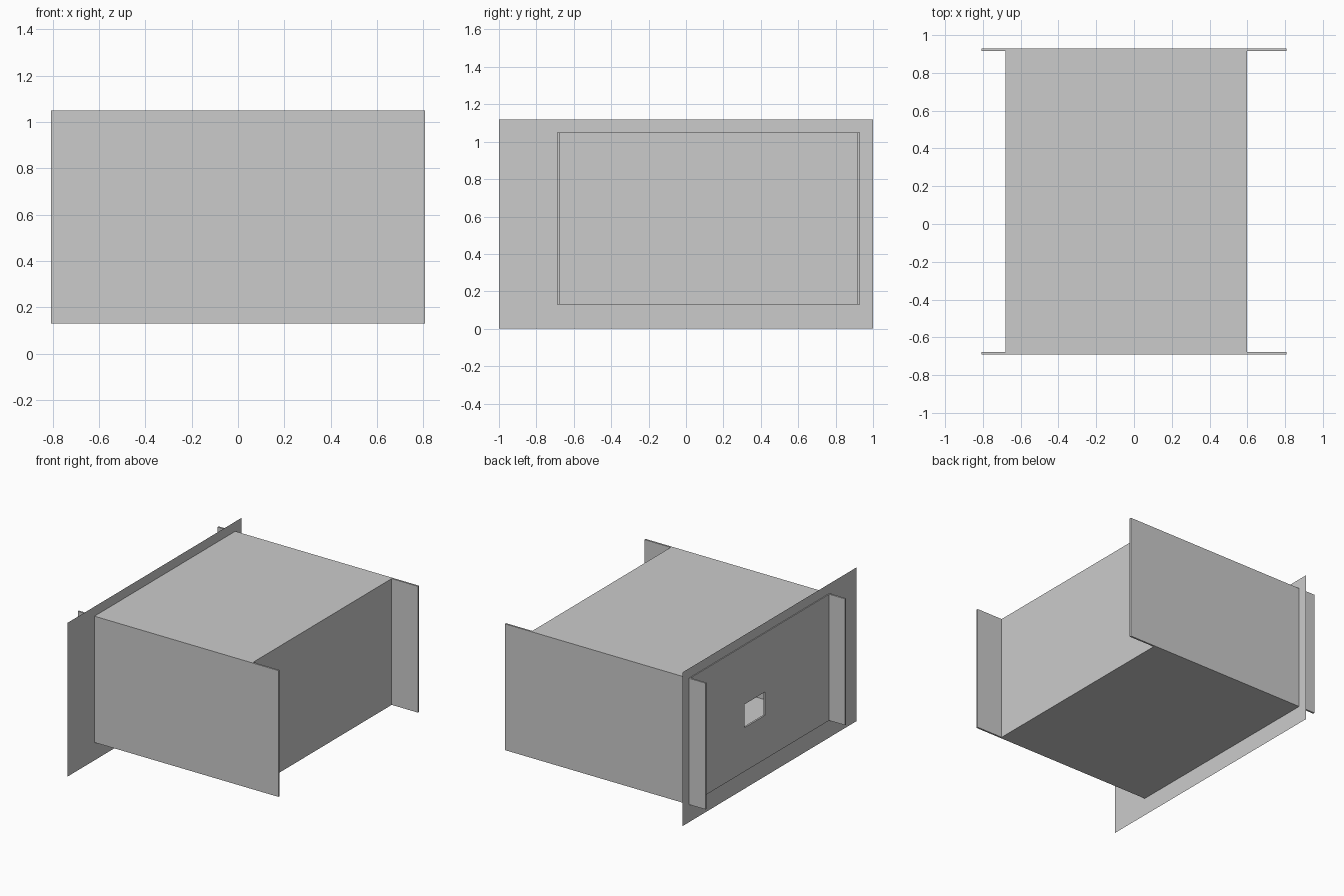
import bpy

if "Cube" in bpy.data.objects:
    bpy.data.objects.remove(bpy.data.objects["Cube"])

T = 0.013                    # board thickness
Y0, Y1 = -0.69, 0.93         # outer faces of the long sides
Z0, Z1 = 0.13, 1.05          # box bottom and top
X0, X1 = -0.68, 0.597        # box ends
HOLE = (0.06, 0.30, 0.45, 0.62)   # opening: y range, z range


def make(name, verts, faces):
    mesh = bpy.data.meshes.new(name)
    mesh.from_pydata(verts, [], faces)
    mesh.update()
    obj = bpy.data.objects.new(name, mesh)
    bpy.context.collection.objects.link(obj)
    return obj


def board(name, x, y, z):
    verts = [(a, b, c) for a in x for b in y for c in z]
    faces = [(0, 1, 3, 2), (4, 6, 7, 5), (0, 4, 5, 1),
             (2, 3, 7, 6), (0, 2, 6, 4), (1, 5, 7, 3)]
    return make(name, verts, faces)


def holed_sheet(name, x, y, z):
    """Sheet facing -x with the rectangular opening cut in it."""
    def ring(a, b, c, d):
        return [(x, a, c), (x, b, c), (x, b, d), (x, a, d)]
    verts = ring(*y, *z) + ring(*HOLE)
    faces = [(i, i + 4, (i + 1) % 4 + 4, (i + 1) % 4) for i in range(4)]
    return make(name, verts, faces)


# long sides, running past the box as flanges
board("front_side", (-0.808, 0.808), (Y0, Y0 + T), (Z0, Z1))
board("back_side", (-0.808, 0.808), (Y1 - T, Y1), (Z0, Z1))

# top, bottom and right end between the sides
inner_y = (Y0 + T, Y1 - T)
board("top_board", (X0 + T, X1 - T), inner_y, (Z1 - T, Z1))
board("bottom_board", (X0 + T, X1 - T), inner_y, (Z0, Z0 + T))
board("right_end", (X1 - T, X1), inner_y, (Z0, Z1))

# left end with opening
left = holed_sheet("left_end", X0, inner_y, (Z0, Z1))
solid = left.modifiers.new("thickness", 'SOLIDIFY')
solid.thickness = T
solid.offset = -1

# large thin face plate around the left end
holed_sheet("face_plate", X0 + T / 2, (-1, 1), (0, 1.12))
